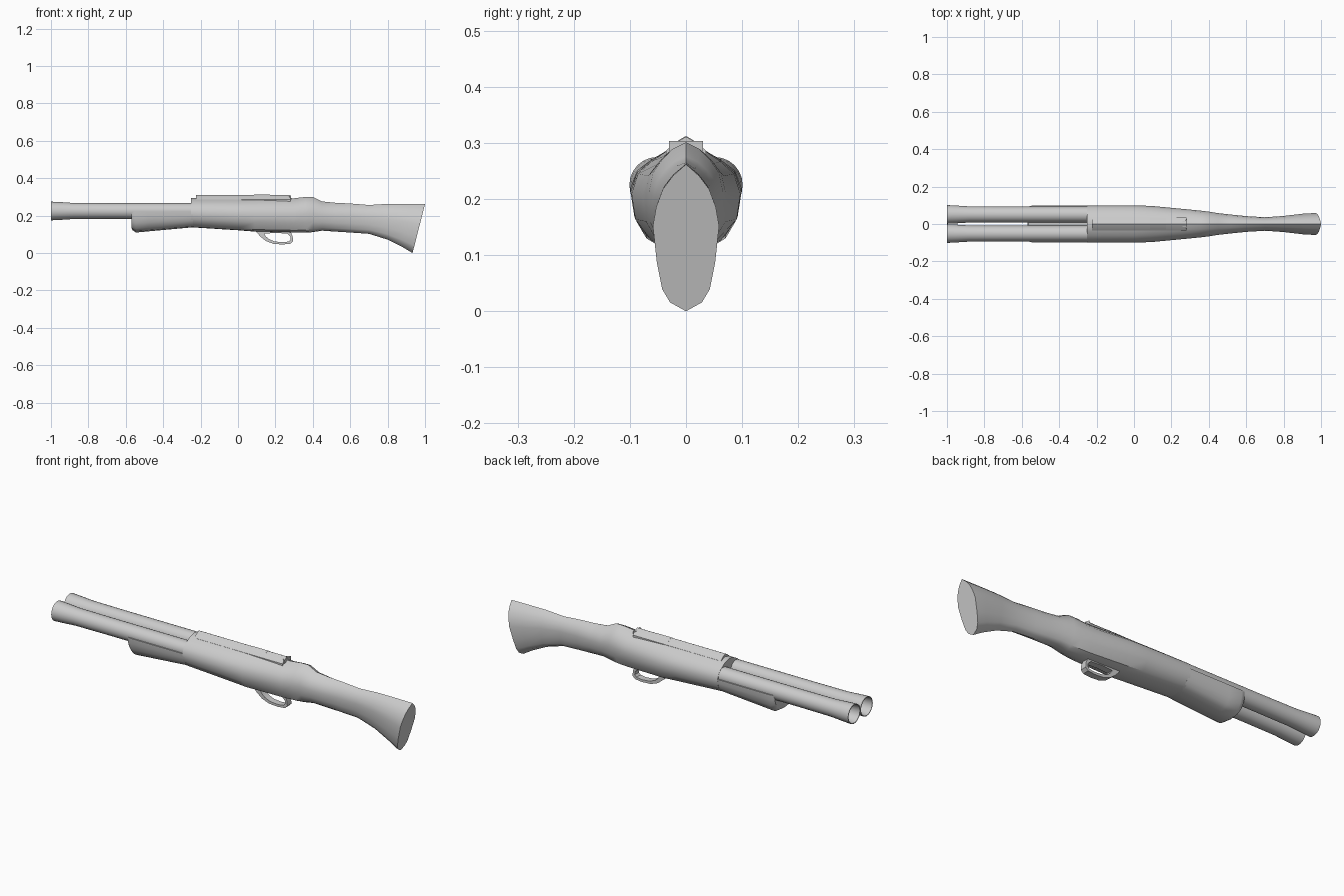
import bpy, bmesh
from math import sin, cos, pi

if "Cube" in bpy.data.objects:
    bpy.data.objects.remove(bpy.data.objects["Cube"])


def finish(bm, name, angle=0.6):
    bmesh.ops.recalc_face_normals(bm, faces=bm.faces)
    me = bpy.data.meshes.new(name)
    bm.to_mesh(me)
    bm.free()
    ob = bpy.data.objects.new(name, me)
    bpy.context.collection.objects.link(ob)
    bpy.ops.object.select_all(action='DESELECT')
    ob.select_set(True)
    bpy.context.view_layer.objects.active = ob
    bpy.ops.object.shade_smooth_by_angle(angle=angle)
    return ob


def loft(name, rings, closed=False, angle=0.6):
    bm = bmesh.new()
    vs = [[bm.verts.new(p) for p in r] for r in rings]
    n = len(vs[0])
    pairs = list(zip(vs, vs[1:] + vs[:1])) if closed else list(zip(vs, vs[1:]))
    for a, b in pairs:
        for i in range(n):
            j = (i + 1) % n
            bm.faces.new((a[i], a[j], b[j], b[i]))
    if not closed:
        bm.faces.new(vs[0])
        bm.faces.new(vs[-1])
    return finish(bm, name, angle)


def mirror_half(half):
    # half runs top centre -> bottom centre on the +y side
    return half + [(-y, t) for y, t in reversed(half[1:-1])]


BODY = [(0, 1), (.36, .94), (.63, .84), (.88, .72), (1, .52),
        (.93, .27), (.64, .06), (.35, .01), (0, 0)]
BUTT = [(0, 1), (.40, .92), (.70, .83), (.90, .71), (1, .58),
        (.88, .33), (.72, .15), (.48, .06), (0, 0)]


def section(x, top, bot, w, k, shear=0):
    half = [(a[0] * (1 - k) + b[0] * k, a[1] * (1 - k) + b[1] * k)
            for a, b in zip(BODY, BUTT)]
    return [(x - shear * (1 - t), y * w, bot + (top - bot) * t)
            for y, t in mirror_half(half)]


# receiver flowing into the stock
stations = [(-.25, .295, .138, .099, 0), (0, .296, .122, .099, 0),
            (.09, .296, .115, .097, 0), (.3, .293, .109, .077, .1),
            (.36, .300, .109, .071, .15), (.40, .301, .112, .066, .2),
            (.45, .276, .120, .058, .3), (.52, .269, .115, .050, .5),
            (.60, .265, .110, .042, .7), (.70, .257, .103, .036, .9),
            (.80, .263, .072, .043, 1, .0), (.92, .263, .032, .055, 1, .04),
            (1.0, .262, 0, .059, 1, .067)]
loft("receiver_and_stock", [section(*s) for s in stations])

# fore-end cradling the barrels
FORE = [(0, 1), (.7, 1), (1, 1), (.98, .75), (.9, .45), (.72, .18), (.5, .06), (0, 0)]
fore_stations = [(-.57, .215, .135, .088), (-.563, .221, .122, .094),
                 (-.545, .221, .110, .098), (-.48, .221, .116, .098),
                 (-.24, .221, .138, .098)]
loft("fore_end", [[(x, y * w, b + (t1 - b) * t) for y, t in mirror_half(FORE)]
                  for x, t1, b, w in fore_stations])

# twin hollow barrels with flared muzzles
barrel = [(-.6, .037), (-.88, .037), (-.95, .042), (-1, .046),
          (-1, .050), (-.95, .0475), (-.88, .043), (-.7, .042), (-.2, .042)]
N = 24
for side, name in ((1, "barrel_left"), (-1, "barrel_right")):
    loft(name, [[(x, side * .051 + r * cos(2 * pi * i / N), .225 + r * sin(2 * pi * i / N))
                 for i in range(N)] for x, r in barrel])


# ridged plates on top of the receiver
def ridge(name, x0, x1, peak, w, base):
    prof = [(0, peak), (w * .5, peak - .010), (w, peak - .025),
            (w, base), (-w, base), (-w, peak - .025), (-w * .5, peak - .010)]
    return loft(name, [[(x, y, z) for y, z in prof] for x in (x0, x1)], angle=.4)


ridge("top_rib", -.225, .28, .311, .036, .265)
ridge("hatch", .085, .17, .3125, .034, .28)

# small opening lever behind the rib
loft("lever", [[(x, y, z) for y, z in ((-w, .285), (w, .285), (w, .303), (-w, .303))]
               for x, w in ((.235, .012), (.27, .016), (.284, .03))])

# trigger guard: inner and outer loops swept across the width
outer = [(.09, .122), (.12, .088), (.15, .064), (.19, .049), (.24, .046), (.28, .050),
         (.295, .064), (.292, .090), (.278, .122), (.2, .125)]
inner = [(.140, .104), (.148, .090), (.165, .075), (.195, .062), (.24, .058), (.272, .062),
         (.282, .072), (.280, .088), (.265, .104), (.2, .108)]
hw = .017
loft("trigger_guard", [[(o[0], -hw, o[1]), (o[0], hw, o[1]), (i[0], hw, i[1]), (i[0], -hw, i[1])]
                       for o, i in zip(outer, inner)], closed=True)
